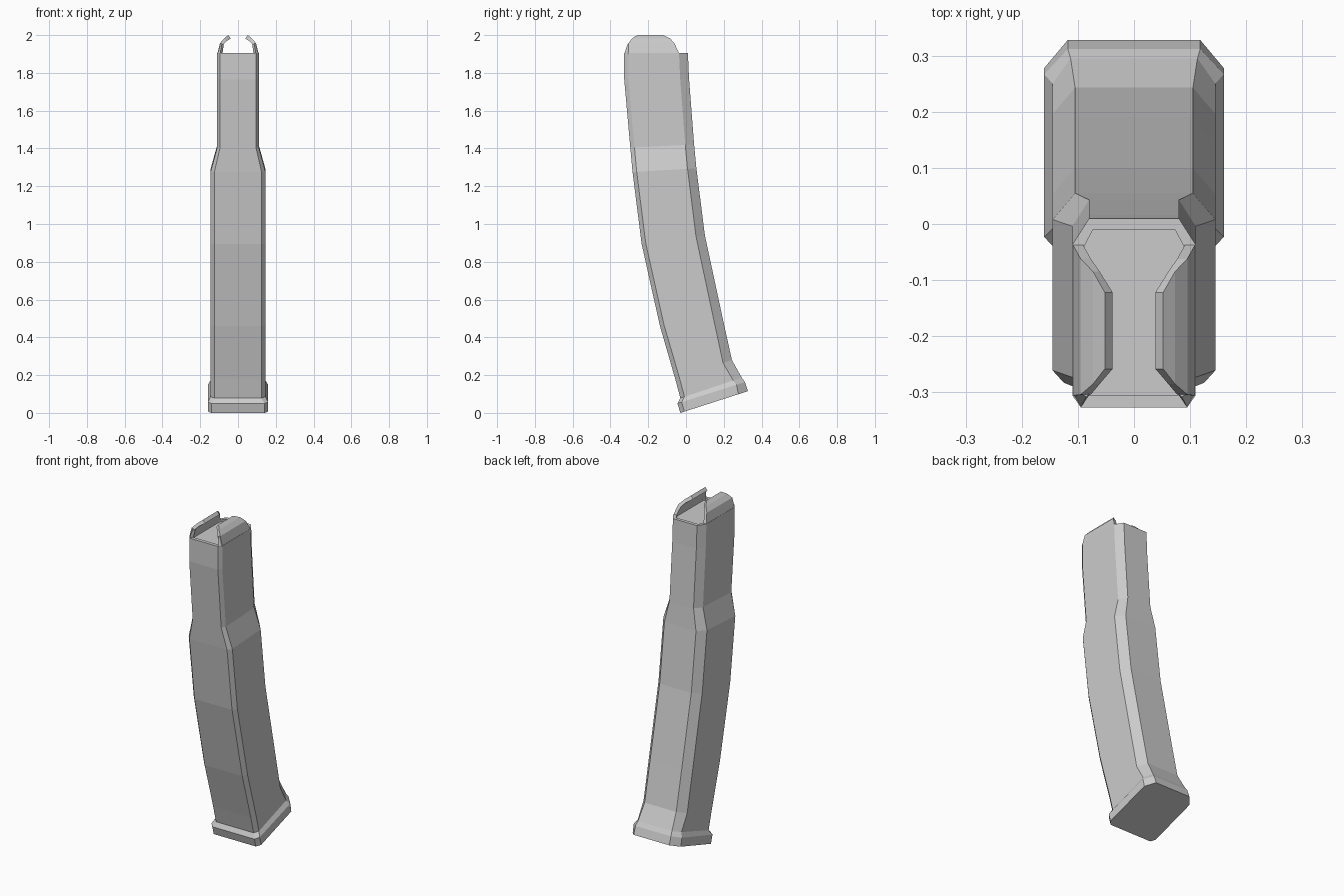
import bpy, bmesh


def ring(front, back, w, fw, bw, fo=0.022, bo=0.047):
    """Chamfered rectangle lying on the line front -> back (y, z)."""
    (yf, zf), (yb, zb) = front, back
    slope = (zb - zf) / (yb - yf)
    half = [(fw, yf), (w, yf + fo), (w, yb - bo), (bw, yb)]
    loop = half + [(-x, y) for x, y in reversed(half)]
    return [(x, y, zf + slope * (y - yf)) for x, y in loop]


def loft(name, rings):
    """Skin a list of closed loops and cap both ends."""
    bm = bmesh.new()
    loops = [[bm.verts.new(p) for p in r] for r in rings]
    n = len(loops[0])
    for a, b in zip(loops, loops[1:]):
        for i in range(n):
            j = (i + 1) % n
            bm.faces.new((a[i], a[j], b[j], b[i]))
    bm.faces.new(loops[0])
    bm.faces.new(loops[-1])
    bmesh.ops.recalc_face_normals(bm, faces=bm.faces[:])
    mesh = bpy.data.meshes.new(name)
    bm.to_mesh(mesh)
    bm.free()
    obj = bpy.data.objects.new(name, mesh)
    bpy.context.collection.objects.link(obj)
    return obj


# Curved body, from the bottom up, ending in a thin rim and recessed top
loft("magazine_body", [
    ring((-0.03, 0.078), (0.295, 0.187), 0.145, 0.125, 0.113, bo=0.045),
    ring((-0.057, 0.18), (0.243, 0.28), 0.145, 0.125, 0.105),
    ring((-0.138, 0.46), (0.19, 0.52), 0.145, 0.125, 0.105),
    ring((-0.235, 0.895), (0.10, 0.94), 0.145, 0.125, 0.105),
    ring((-0.283, 1.275), (0.055, 1.295), 0.145, 0.125, 0.105),
    ring((-0.295, 1.405), (0.043, 1.42), 0.11, 0.095, 0.08),
    ring((-0.327, 1.765), (0.016, 1.77), 0.11, 0.095, 0.08),
    ring((-0.327, 1.905), (0.01, 1.905), 0.11, 0.095, 0.08),
    ring((-0.306, 1.905), (-0.01, 1.905), 0.093, 0.083, 0.073, 0.015, 0.038),
    ring((-0.306, 1.893), (-0.01, 1.893), 0.093, 0.083, 0.073, 0.015, 0.038),
])

# Tilted floor plate with a sloped ledge up to the body
loft("floor_plate", [
    ring((-0.03, 0.0), (0.328, 0.115), 0.16, 0.14, 0.118, bo=0.05),
    ring((-0.045, 0.05), (0.312, 0.163), 0.16, 0.14, 0.118, bo=0.045),
    ring((-0.03, 0.078), (0.295, 0.187), 0.145, 0.125, 0.113, bo=0.045),
])

# Feed lips: outer x, z, inner x, z, then front and back y for each row
rows = [
    (0.110, 1.900, 0.092, 1.900, -0.306, -0.035),
    (0.095, 1.958, 0.077, 1.950, -0.304, -0.062),
    (0.073, 1.983, 0.061, 1.968, -0.285, -0.085),
    (0.052, 2.000, 0.038, 1.982, -0.258, -0.122),
]
for side, label in ((1, "right"), (-1, "left")):
    loft("feed_lip_" + label, [
        [(side * xo, yf, zo), (side * xo, yb, zo),
         (side * xi, yb, zi), (side * xi, yf, zi)]
        for xo, zo, xi, zi, yf, yb in rows])

    # Lip corner wrapping round the front chamfer
    loft("lip_corner_" + label, [
        [(side * 0.110, -0.304, 1.90), (side * 0.095, -0.327, 1.90),
         (side * 0.083, -0.306, 1.90), (side * 0.092, -0.292, 1.90)],
        [(side * 0.095, -0.302, 1.958), (side * 0.085, -0.308, 1.955),
         (side * 0.075, -0.298, 1.950), (side * 0.077, -0.290, 1.950)],
    ])
